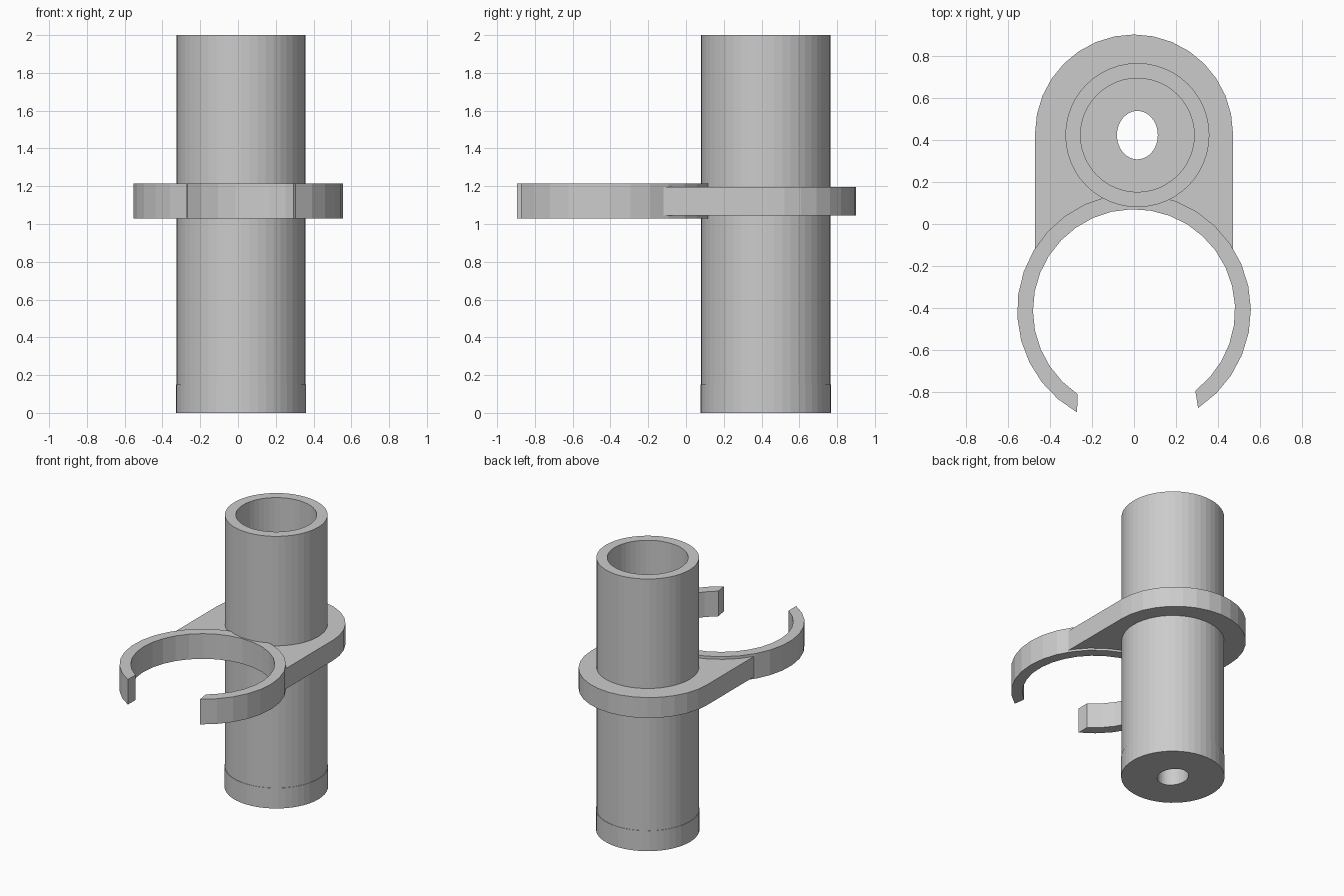
import bpy, bmesh
from math import cos, sin, pi, radians, atan2, asin

if "Cube" in bpy.data.objects:
    bpy.data.objects.remove(bpy.data.objects["Cube"])

grey = bpy.data.materials.new("plain grey")
grey.use_nodes = True
COLOUR = (0.6, 0.6, 0.6, 1)
grey.diffuse_color = COLOUR
grey.node_tree.nodes["Principled BSDF"].inputs["Base Color"].default_value = COLOUR

TUBE_X, TUBE_Y = 0.016, 0.422
RING_Y, RING_IN, RING_OUT = -0.41, 0.48, 0.555
PLATE_R, PLATE_Y = 0.47, 0.43


def arc(cx, cy, rx, start, end, steps, ry=None):
    """Points along an arc, both ends included."""
    ry = ry or rx
    angles = [start + (end - start) * i / steps for i in range(steps + 1)]
    return [(cx + rx * cos(a), cy + ry * sin(a)) for a in angles]


def finish(name, bm):
    bmesh.ops.recalc_face_normals(bm, faces=bm.faces)
    mesh = bpy.data.meshes.new(name)
    bm.to_mesh(mesh)
    bm.free()
    mesh.materials.append(grey)
    obj = bpy.data.objects.new(name, mesh)
    bpy.context.collection.objects.link(obj)
    return obj


def prism(name, outline, z0, z1):
    """Extrude a flat outline between two heights."""
    bm = bmesh.new()
    face = bm.faces.new([bm.verts.new((x, y, z0)) for x, y in outline])
    top = bmesh.ops.extrude_face_region(bm, geom=[face])["geom"]
    verts = [g for g in top if isinstance(g, bmesh.types.BMVert)]
    bmesh.ops.translate(bm, verts=verts, vec=(0, 0, z1 - z0))
    return finish(name, bm)


def lathe(name, sections, sides):
    """Join (rx, ry, z) loops one after another and back to the first."""
    bm = bmesh.new()
    loops = []
    for rx, ry, z in sections:
        pts = arc(TUBE_X, TUBE_Y, rx, 0, 2 * pi, sides, ry)[:-1]
        loops.append([bm.verts.new((x, y, z)) for x, y in pts])
    for a, b in zip(loops, loops[1:] + loops[:1]):
        for i in range(sides):
            j = (i + 1) % sides
            bm.faces.new((a[i], a[j], b[j], b[i]))
    return finish(name, bm)


# Hollow tube with a thick floor, drain hole and faint foot step
lathe("tube", [
    (0.345, 0.345, 0), (0.345, 0.345, 0.15), (0.342, 0.342, 0.15),
    (0.342, 0.342, 2), (0.27, 0.27, 2), (0.27, 0.27, 0.15),
    (0.097, 0.115, 0.15), (0.097, 0.115, 0)], 48)

# Open clip ring: the left and right ends are cut at different angles
inner = arc(0, RING_Y, RING_IN, atan2(-0.38, 0.29), atan2(-0.40, -0.27) + 2 * pi, 26)
outer = arc(0, RING_Y, RING_OUT, atan2(-0.465, 0.305), atan2(-0.485, -0.27) + 2 * pi, 26)
prism("clip_ring", outer + inner[::-1], 1.03, 1.215)

# Bracket plate: rounded back, straight sides, hollowed to follow the ring
mid = 0.52
side = asin(PLATE_R / mid)
outline = arc(0, PLATE_Y, PLATE_R, 0, pi, 16)
outline += arc(0, RING_Y, mid, pi / 2 + side, pi / 2 - side, 14)
plate = prism("bracket_plate", outline, 1.045, 1.195)

# Bore through the plate, hidden within the tube wall
bore = prism("bore_cutter", arc(TUBE_X, TUBE_Y, 0.305, 0, 2 * pi, 48)[:-1], 0.9, 1.4)
bore.hide_render = True
cut = plate.modifiers.new("bore", "BOOLEAN")
cut.operation = "DIFFERENCE"
cut.solver = "EXACT"
cut.object = bore
bpy.context.view_layer.objects.active = plate
bpy.ops.object.modifier_apply(modifier=cut.name)
bpy.data.objects.remove(bore)
